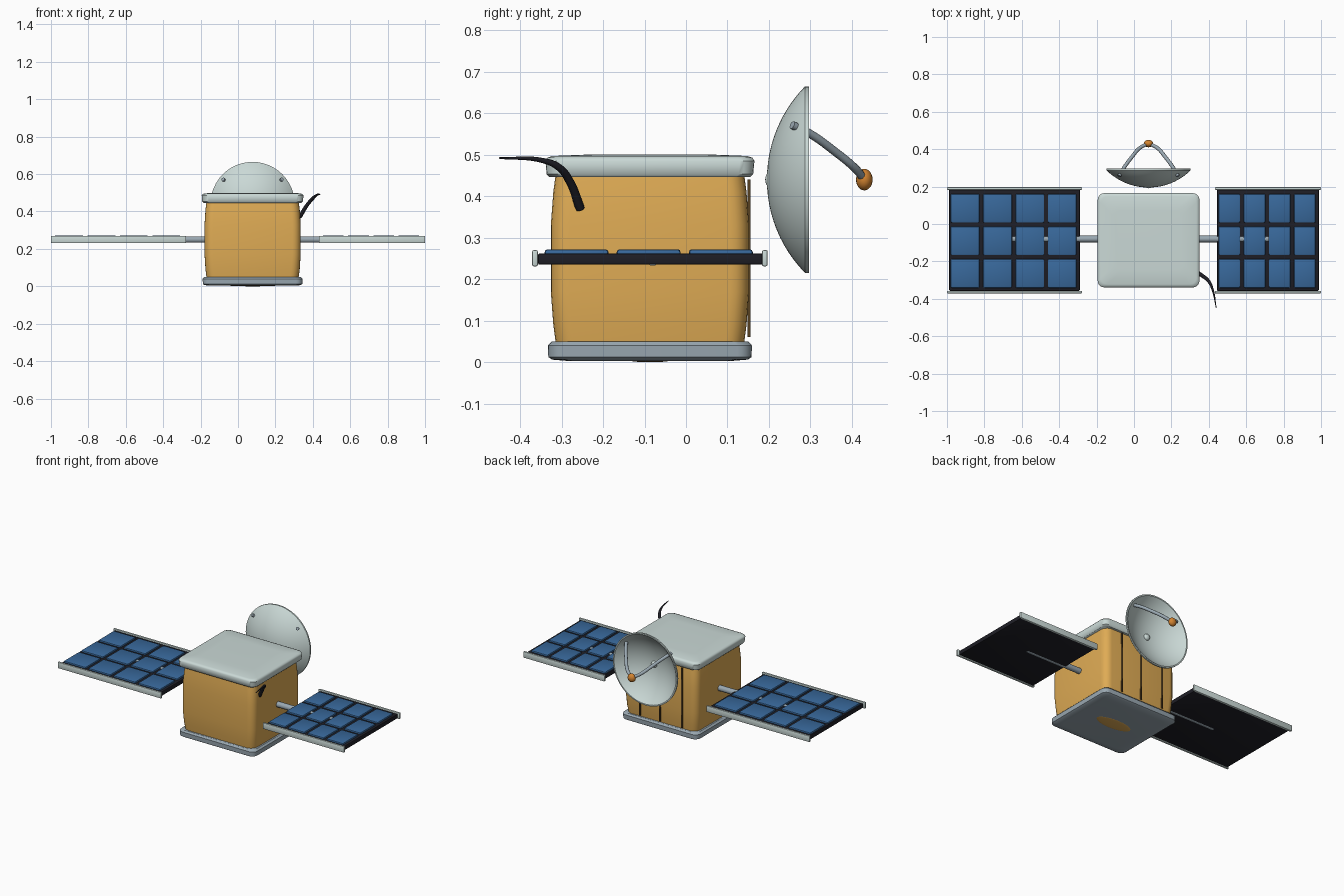
import bpy, bmesh, math
from mathutils import Matrix, Vector

if "Cube" in bpy.data.objects:
    bpy.data.objects.remove(bpy.data.objects["Cube"], do_unlink=True)

CX, CY = 0.078, -0.087   # body centre


def material(name, rgb):
    m = bpy.data.materials.new(name)
    m.use_nodes = True
    m.diffuse_color = (*rgb, 1)
    m.node_tree.nodes["Principled BSDF"].inputs["Base Color"].default_value = (*rgb, 1)
    return m


PALE = material("pale grey", (0.59, 0.69, 0.67))
GREY = material("blue grey", (0.32, 0.39, 0.44))
GOLD = material("gold foil", (0.74, 0.41, 0.09))
BLUE = material("cell blue", (0.04, 0.14, 0.33))
DARK = material("near black", (0.013, 0.013, 0.019))
ORANGE = material("orange", (0.65, 0.23, 0.03))
BROWN = material("seam brown", (0.09, 0.05, 0.015))


def smooth(ob):
    bpy.ops.object.select_all(action="DESELECT")
    ob.select_set(True)
    bpy.context.view_layer.objects.active = ob
    bpy.ops.object.shade_smooth_by_angle(angle=math.radians(40))


def finish(name, bm, mat):
    bmesh.ops.recalc_face_normals(bm, faces=bm.faces)
    me = bpy.data.meshes.new(name)
    bm.to_mesh(me)
    bm.free()
    me.materials.append(mat)
    ob = bpy.data.objects.new(name, me)
    bpy.context.collection.objects.link(ob)
    smooth(ob)
    return ob


def box(name, lo, hi, mat, bevel=0.0):
    lo, hi = Vector(lo), Vector(hi)
    bm = bmesh.new()
    bmesh.ops.create_cube(bm, size=1, matrix=Matrix.Translation((lo + hi) / 2)
                          @ Matrix.Diagonal((*(hi - lo), 1)))
    if bevel:
        bmesh.ops.bevel(bm, geom=bm.edges[:], offset=bevel, segments=2,
                        profile=0.5, affect="EDGES")
    return finish(name, bm, mat)


def rounded_stack(name, rings, mat, corner=0.035, steps=5):
    """Loft rounded rectangles, each given as (z, half x, half y)."""
    bm = bmesh.new()
    loops = []
    for z, hx, hy in rings:
        loop = []
        for k, (sx, sy) in enumerate([(1, 1), (-1, 1), (-1, -1), (1, -1)]):
            for i in range(steps + 1):
                a = math.pi / 2 * (k + i / steps)
                loop.append(bm.verts.new((CX + sx * (hx - corner) + corner * math.cos(a),
                                          CY + sy * (hy - corner) + corner * math.sin(a), z)))
        loops.append(loop)
    n = len(loops[0])
    for a, b in zip(loops, loops[1:]):
        for i in range(n):
            bm.faces.new((a[i], a[(i + 1) % n], b[(i + 1) % n], b[i]))
    bm.faces.new(loops[0])
    bm.faces.new(loops[-1])
    return finish(name, bm, mat)


def ball(name, centre, radii, mat):
    bm = bmesh.new()
    bmesh.ops.create_uvsphere(bm, u_segments=20, v_segments=12, radius=1,
                              matrix=Matrix.Translation(centre) @ Matrix.Diagonal((*radii, 1)))
    return finish(name, bm, mat)


def tube(name, points, radii, mat):
    cu = bpy.data.curves.new(name, "CURVE")
    cu.dimensions = "3D"
    cu.bevel_depth = 1.0
    cu.bevel_resolution = 3
    cu.use_fill_caps = True
    sp = cu.splines.new("BEZIER")
    sp.bezier_points.add(len(points) - 1)
    for p, co, r in zip(sp.bezier_points, points, radii):
        p.co, p.radius = co, r
        p.handle_left_type = p.handle_right_type = "AUTO"
    cu.materials.append(mat)
    ob = bpy.data.objects.new(name, cu)
    bpy.context.collection.objects.link(ob)
    bpy.ops.object.select_all(action="DESELECT")
    ob.select_set(True)
    bpy.context.view_layer.objects.active = ob
    bpy.ops.object.convert(target="MESH")
    smooth(bpy.context.object)


# Body with bulging walls, and its two end plates
rounded_stack("body", [(0.03, 0.244, 0.225), (0.09, 0.252, 0.233), (0.17, 0.257, 0.239),
                       (0.33, 0.257, 0.239), (0.41, 0.252, 0.233), (0.47, 0.244, 0.225)], GOLD, 0.045)
rounded_stack("top_plate", [(0.446, 0.262, 0.242), (0.453, 0.269, 0.249), (0.485, 0.272, 0.252),
                            (0.493, 0.267, 0.247), (0.497, 0.255, 0.235), (0.5, 0.18, 0.16)], PALE)
rounded_stack("base_plate", [(0.003, 0.22, 0.2), (0.006, 0.256, 0.236), (0.012, 0.266, 0.245),
                             (0.04, 0.267, 0.246), (0.05, 0.257, 0.237)], GREY)
ball("base_patch", (CX, CY, 0.003), (0.12, 0.045, 0.003), GOLD)

# Vertical seams on the back wall
for i, x in enumerate((-0.08, 0.075, 0.215)):
    box(f"back_seam_{i + 1}", (x - 0.004, 0.148, 0.06), (x + 0.004, 0.156, 0.44), BROWN)

# Cross arm carrying both solar wings
tube("wing_arm", [(-0.65, -0.08, 0.25), (0.72, -0.08, 0.25)], [0.018, 0.018], GREY)


def wing(side, x0, x1):
    box(side + "_wing_panel", (x0 + 0.012, -0.357, 0.235), (x1 - 0.012, 0.185, 0.262), DARK, 0.004)
    for end, y in (("front", -0.364), ("back", 0.19)):
        box(f"{side}_{end}_rail", (x0, y - 0.007, 0.231), (x1, y + 0.007, 0.27), PALE, 0.004)
    left, bottom = x0 + 0.02, -0.341
    dx, dy = (x1 - x0 - 0.03) / 4, 0.174
    for c in range(4):
        for r in range(3):
            x, y = left + c * dx, bottom + r * dy
            box(f"{side}_cell_{c + 1}_{r + 1}", (x, y, 0.255),
                (x + dx - 0.019, y + dy - 0.02, 0.272), BLUE, 0.007)


wing("right", -1.0, -0.278)
wing("left", 0.432, 1.0)

# Dish: spherical shell turned about the y axis, open to the back
RIM, DEPTH, Z = 0.225, 0.092, 0.44
R = (RIM ** 2 + DEPTH ** 2) / (2 * DEPTH)
arc = math.asin(RIM / R)
outer = [(R * math.sin(arc * i / 12), 0.195 + R * (1 - math.cos(arc * i / 12))) for i in range(13)]
inner = [(r * 0.965, y + 0.009) for r, y in reversed(outer)]
profile = outer + [(RIM, 0.296), (RIM * 0.975, 0.296)] + inner
bm = bmesh.new()
verts = [bm.verts.new((CX + r, y, Z)) for r, y in profile]
edges = [bm.edges.new(pair) for pair in zip(verts, verts[1:])]
bmesh.ops.spin(bm, geom=verts + edges, cent=(CX, 0, Z), axis=(0, 1, 0),
               angle=math.tau, steps=48)
bmesh.ops.remove_doubles(bm, verts=bm.verts[:], dist=0.0004)
finish("dish", bm, PALE)
ball("dish_hub", (CX, 0.205, Z), (0.02, 0.014, 0.02), PALE)

# Feed struts poke through the dish and meet at the feed
for name, s in (("left", 1), ("right", -1)):
    tube(name + "_feed_strut",
         [(CX + s * dx, y, z) for dx, y, z in
          ((0.158, 0.256, 0.572), (0.132, 0.3, 0.55), (0.088, 0.36, 0.507),
           (0.045, 0.408, 0.467), (0, 0.43, 0.44))], [0.01] * 5, GREY)
ball("feed", (CX, 0.43, Z), (0.025, 0.02, 0.026), ORANGE)

# Whip antenna on the left wall
tube("whip_antenna", [(0.33, -0.255, 0.37), (0.37, -0.28, 0.435), (0.4, -0.307, 0.47),
                      (0.42, -0.35, 0.487), (0.44, -0.45, 0.492)],
     [0.011, 0.01, 0.009, 0.006, 0.002], DARK)
